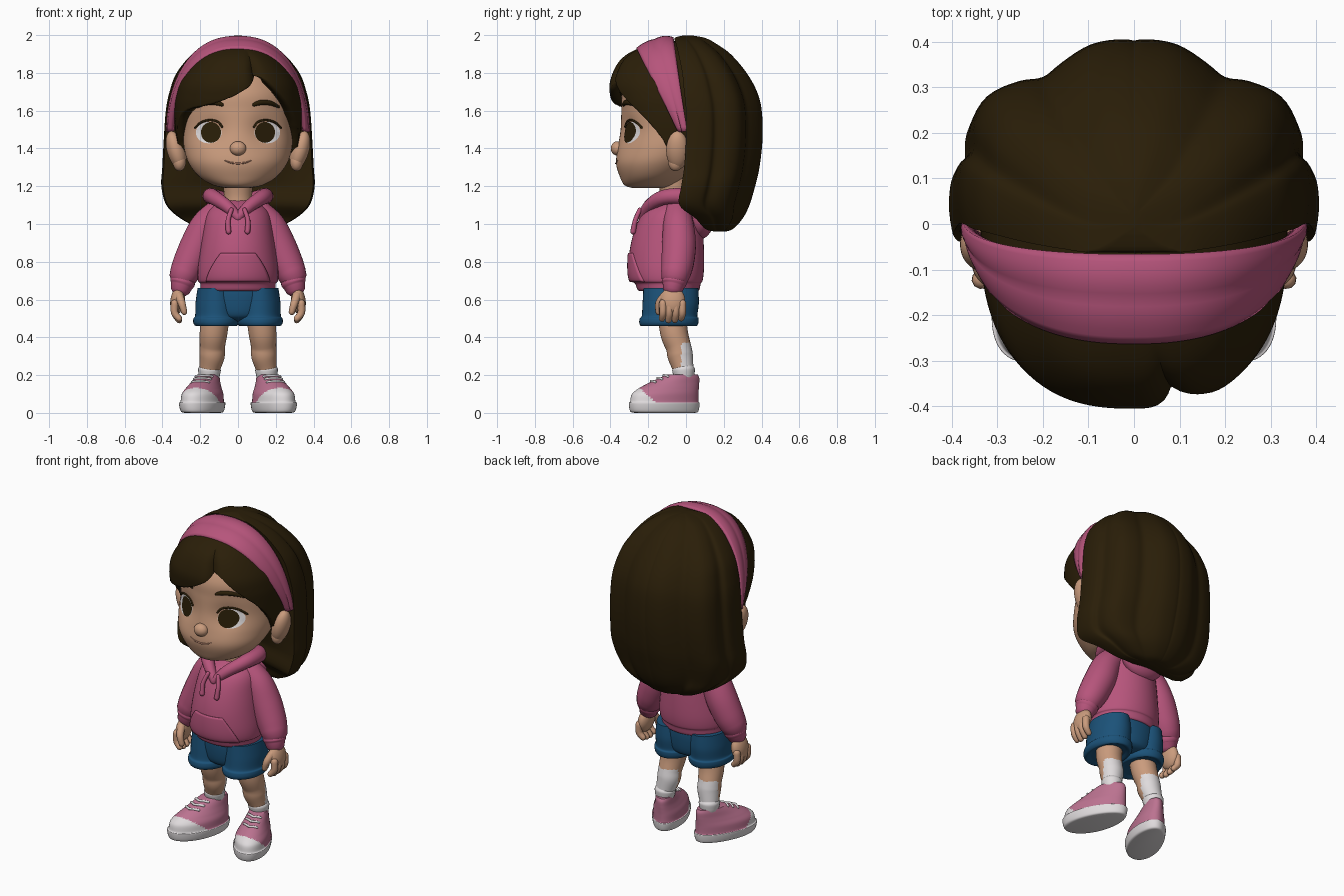
import bpy, bmesh
from math import sin, cos, pi, radians, exp
from mathutils import Vector

if "Cube" in bpy.data.objects:
    bpy.data.objects.remove(bpy.data.objects["Cube"])


def material(name, r, g, b):
    m = bpy.data.materials.new(name)
    m.use_nodes = True
    m.diffuse_color = (r, g, b, 1)
    bsdf = m.node_tree.nodes["Principled BSDF"]
    bsdf.inputs["Base Color"].default_value = (r, g, b, 1)
    bsdf.inputs["Roughness"].default_value = 0.8
    return m


HAIR = material("dark brown", .023, .013, .0025)
SKIN = material("skin", .59, .33, .205)
LIP = material("lip", .46, .23, .15)
PINK = material("hoodie pink", .47, .09, .2)
BLUE = material("denim blue", .011, .084, .19)
ROSE = material("shoe pink", .5, .17, .28)
WHITE = material("white", .74, .71, .72)
made = []


def spline(rows, n):
    """Smooth samples through rows of numbers."""
    out, last = [], len(rows) - 1
    for k in range(n + 1):
        t = k * last / n
        i = min(int(t), last - 1)
        f = t - i
        quad = zip(rows[max(i - 1, 0)], rows[i], rows[i + 1], rows[min(i + 2, last)])
        out.append([b + f * ((c - a) + f * (2*a - 5*b + 4*c - d + f * (3*b - a - 3*c + d))) / 2
                    for a, b, c, d in quad])
    return out


def grid(name, rings, mats, closed=True, caps=True, rule=None, solid=0):
    """Skin a list of point rings; rule picks a material from a face centre."""
    bm = bmesh.new()
    vs = [[bm.verts.new(p) for p in ring] for ring in rings]
    n = len(vs[0])
    for a, b in zip(vs, vs[1:]):
        for j in range(n if closed else n - 1):
            k = (j + 1) % n
            bm.faces.new((a[j], a[k], b[k], b[j]))
    if caps:
        bm.faces.new(vs[0])
        bm.faces.new(vs[-1])
    bmesh.ops.recalc_face_normals(bm, faces=bm.faces)
    if rule:
        for f in bm.faces:
            f.material_index = rule(f.calc_center_median())
    mesh = bpy.data.meshes.new(name)
    bm.to_mesh(mesh)
    bm.free()
    for m in mats:
        mesh.materials.append(m)
    ob = bpy.data.objects.new(name, mesh)
    bpy.context.collection.objects.link(ob)
    if solid:
        mod = ob.modifiers.new("thickness", "SOLIDIFY")
        mod.thickness, mod.offset = solid, 0
    made.append(ob)


def loft(name, rows, mats, cx=0, n=40, steps=40, warp=lambda p: p, rule=None):
    """Oval slices: height, half width, front y, back y."""
    angles = [2 * pi * j / n for j in range(n)]
    rings = [[warp((cx + w * cos(a), (f + b) / 2 + (b - f) / 2 * sin(a), z)) for a in angles]
             for z, w, f, b in spline(rows, steps)]
    grid(name, rings, mats, rule=rule)


def tube(name, rows, mats, n=16, steps=20, rule=None):
    """Round-ended tube through x, y, z, radius."""
    pts = spline(rows, steps)
    pos = [Vector(p[:3]) for p in pts]
    tan = [(pos[min(i + 1, steps)] - pos[max(i - 1, 0)]).normalized() for i in range(steps + 1)]
    ends = [radians(a) for a in (82, 55, 28)]
    st = [(pos[0] - tan[0] * pts[0][3] * sin(a), tan[0], pts[0][3] * cos(a)) for a in ends]
    st += [(p, t, r[3]) for p, t, r in zip(pos, tan, pts)]
    st += [(pos[-1] + tan[-1] * pts[-1][3] * sin(a), tan[-1], pts[-1][3] * cos(a)) for a in ends[::-1]]
    side, rings = tan[0].orthogonal().normalized(), []
    for p, t, r in st:
        side = (side - t * side.dot(t)).normalized()
        up = t.cross(side)
        rings.append([p + r * (side * cos(2*pi*j/n) + up * sin(2*pi*j/n)) for j in range(n)])
    grid(name, rings, mats, rule=rule)


def ball(name, loc, size, mat, rot=(0, 0, 0)):
    bpy.ops.mesh.primitive_uv_sphere_add(segments=32, ring_count=20, location=loc, rotation=rot)
    ob = bpy.context.object
    ob.name, ob.scale = name, size
    ob.data.materials.append(mat)
    made.append(ob)


def front_y(rows, x, z):
    """Front surface of an oval loft."""
    _, w, f, b = min(spline(rows, 160), key=lambda r: abs(r[0] - z))
    return (f + b) / 2 - (b - f) / 2 * max(0, 1 - (x / w) ** 2) ** .5


def socket(x, z):
    """Shallow eye sockets."""
    return .026 * exp(-((abs(x) - .14) / .075) ** 2 - ((z - 1.49) / .08) ** 2)


# Head and face
HEAD = [(1.19, .06, -.28, -.1), (1.205, .13, -.325, -.06), (1.25, .205, -.35, 0), (1.32, .26, -.37, .08),
        (1.4, .285, -.362, .16), (1.5, .293, -.347, .23), (1.6, .3, -.342, .26), (1.7, .295, -.335, .26),
        (1.82, .23, -.27, .22), (1.9, .12, -.18, .12), (1.93, .02, -.05, .02)]
loft("head", HEAD, [SKIN], n=80, steps=70,
     warp=lambda p: (p[0], p[1] + (socket(p[0], p[2]) if p[1] < -.1 else 0), p[2]))


def face_y(x, z):
    return front_y(HEAD, x, z) + socket(x, z)


ball("nose", (0, -.362, 1.4), (.043, .036, .038), SKIN)
tube("neck", [(0, -.06, 1.05, .08), (0, -.06, 1.15, .075), (0, -.07, 1.26, .085)], [SKIN])
smile = [(-.07, 1.337, .002), (-.04, 1.325, .004), (0, 1.321, .005), (.04, 1.325, .004), (.07, 1.337, .002)]
tube("mouth", [(x, face_y(x, z), z, r) for x, z, r in smile], [LIP])


def decal(name, cx, cz, rx, rz, lift, mat):
    rings = []
    for k in range(9):
        s = max(k / 8, .02)
        ps = [(cx + rx * s * cos(a * pi / 16), cz + rz * s * sin(a * pi / 16)) for a in range(32)]
        rings.append([(x, face_y(x, z) - lift, z) for x, z in ps])
    grid(name, rings, [mat])


for s, tag in ((1, "left"), (-1, "right")):
    decal(tag + "_eye_white", s * .155, 1.484, .068, .057, .003, WHITE)
    decal(tag + "_iris", s * .143, 1.485, .053, .055, .006, HAIR)
    lash = [(.085, 1.515), (.107, 1.541), (.15, 1.55), (.195, 1.538), (.228, 1.51)]
    tube(tag + "_lash", [(s * x, face_y(x, z) - .002, z, .006) for x, z in lash], [HAIR], 8)
    brow = [(.085, 1.632, .01), (.12, 1.643, .014), (.17, 1.64, .013), (.215, 1.62, .007)]
    tube(tag + "_brow", [(s * x, face_y(x, z), z, r) for x, z, r in brow], [HAIR], 10)
    ball(tag + "_ear", (s * .328, -.045, 1.39), (.048, .06, .105), SKIN, (0, radians(s * 16), 0))
    ball(tag + "_ear_lobe", (s * .31, -.055, 1.33), (.035, .04, .05), SKIN)

# Back hair: lobed outline scaled at each height
half = [(radians(a), r) for a, r in spline(
    [(0, .4), (10, .415), (18, .42), (23, .407), (31, .432), (40, .438), (50, .41),
     (57, .385), (65, .392), (76, .407), (86, .407), (90, .403)], 44)]
outline = [(r * cos(a) / .415, r * sin(a) / .405) for a, r in half]
outline += [(-x, y) for x, y in outline[-2::-1]]
HAIR_ROWS = [(.96, .12, .15, .21), (.975, .2, .1, .25), (1.03, .31, .05, .3), (1.1, .385, -.035, .335),
             (1.2, .412, -.025, .365), (1.3, .407, -.01, .388), (1.45, .399, 0, .404), (1.6, .388, 0, .4),
             (1.7, .368, -.01, .375), (1.8, .33, -.02, .32), (1.9, .247, -.04, .235), (1.96, .16, -.055, .15),
             (1.985, .09, -.06, .1), (1.997, .02, -.02, .04)]
rings = []
for z, w, f, b in spline(HAIR_ROWS, 60):
    hollow = .1 * min(1, max(0, (1.35 - z) / .15)) * min(1, max(0, (z - .97) / .1))
    ring = [(w * x, f + (b - f) * y, z) for x, y in outline]
    ring += [(w * x, f + hollow * (1 - abs(x)), z) for x in (-.75, -.5, -.25, 0, .25, .5, .75)]
    rings.append(ring)
grid("back_hair", rings, [HAIR])

# Swept fringe with a parting and sideburns, slightly squared in plan
HAIRLINE = spline([(-97, 1.39), (-82, 1.37), (-73, 1.45), (-60, 1.56), (-45, 1.612), (-25, 1.64), (-8, 1.672), (8, 1.72),
                   (17, 1.79), (27, 1.76), (40, 1.68), (55, 1.58), (68, 1.48), (80, 1.37), (97, 1.39)], 90)
DOME = spline([(1.36, .31, .29), (1.5, .33, .335), (1.6, .335, .36), (1.67, .33, .38), (1.75, .308, .383),
               (1.85, .235, .335), (1.91, .15, .235), (1.94, .07, .1), (1.945, .02, .02)], 160)
rings = []
for k in range(33):
    ring = []
    for deg, low in HAIRLINE:
        z, w, d = min(DOME, key=lambda r: abs(r[0] - (low + (1.945 - low) * k / 32)))
        s, c = sin(radians(deg)), cos(radians(deg))
        size = (abs(s) ** 2.6 + abs(c) ** 2.6) ** (-1 / 2.6)
        size *= 1 - .12 * exp(-((deg - 17) / 6) ** 2) * min(1, max(0, (1.91 - z) / .1))
        ring.append((max(w - .025, .01) * s * size, -.02 - max(d - .028, .01) * c * size, z))
    rings.append(ring)
grid("fringe", rings, [HAIR], closed=False, caps=False, solid=.055)

# Headband: wide on top, tapering behind the ears
rings = []
for k in range(61):
    b = pi * k / 60
    s, c = sin(b), cos(b)
    c = (1 if c > 0 else -1) * abs(c) ** .85
    ring = []
    for j in range(13):
        v = j / 12
        puff = 1 + .012 * abs(sin(2 * pi * v)) + .012 * sin(pi * v)
        ring.append(((.345 + .018 * v) * c * puff, -.03 + .03 * v - (.225 - .155 * v) * s,
                     1.49 + (.43 + .055 * sin(pi * v / 2)) * s * puff))
    rings.append(ring)
grid("headband", rings, [PINK], closed=False, caps=False, solid=.03)

# Hoodie
TORSO = [(.645, .17, -.23, .05), (.65, .195, -.255, .07), (.685, .2, -.27, .078), (.7, .212, -.293, .088),
         (.76, .213, -.303, .095), (.86, .2, -.298, .095), (.96, .185, -.275, .09), (1.04, .17, -.24, .08),
         (1.085, .145, -.2, .07), (1.12, .1, -.14, .05), (1.135, .04, -.1, 0)]
loft("hoodie_body", TORSO, [PINK], n=48, steps=50)
rings = []
for k in range(13):
    z = .695 + .15 * k / 12
    xs = [(.165 - .075 * (k / 12) ** 1.5) * (j / 10 - 1) for j in range(21)]
    rings.append([(x, front_y(TORSO, x, z) - .001, z) for x in xs])
grid("front_pocket", rings, [PINK], closed=False, caps=False, solid=.014)
ball("hood_back", (0, .075, 1.04), (.14, .075, .12), PINK)

for s, tag in ((1, "left"), (-1, "right")):
    def side(rows):
        return [(s * r[0],) + tuple(r[1:]) for r in rows]

    tube(tag + "_hood_edge", side([(0, -.23, 1.035, .024), (.06, -.195, 1.095, .033), (.13, -.115, 1.142, .04),
                                   (.14, 0, 1.145, .045), (.075, .07, 1.12, .05), (0, .09, 1.11, .05)]), [PINK])
    tube(tag + "_drawstring", side([(.035, -.245, 1.075, .012), (.052, -.268, 1.02, .013), (.05, -.28, .96, .015)]), [PINK], 10)
    tube(tag + "_sleeve", side([(.11, -.045, 1.06, .07), (.17, -.04, .99, .082), (.215, -.037, .89, .09),
                                (.26, -.045, .79, .086), (.285, -.055, .735, .078)]), [PINK], 24)
    tube(tag + "_cuff", side([(.288, -.06, .72, .062), (.294, -.063, .69, .066), (.299, -.066, .672, .058)]), [PINK], 24)

    # Hand
    ball(tag + "_palm", (s * .32, -.07, .595), (.038, .065, .075), SKIN, (0, radians(-s * 8), 0))
    for i in range(4):
        y = -.122 + .034 * i
        tip = .488 + .008 * abs(i - 1.4)
        tube(tag + "_finger", side([(.335, y, .58, .021), (.335, y, .53, .02), (.312, y - .005, tip, .017)]), [SKIN], 10, 8)
    tube(tag + "_thumb", side([(.312, -.11, .62, .024), (.298, -.142, .58, .021), (.285, -.145, .535, .017)]), [SKIN], 10, 8)

    # Shorts leg with rolled hem
    loft(tag + "_shorts_leg", [(.468, .08, -.2, .03), (.459, .105, -.235, .055), (.475, .12, -.247, .065),
                               (.5, .12, -.245, .067), (.515, .111, -.234, .06), (.58, .109, -.23, .068),
                               (.66, .098, -.225, .065)], [BLUE], cx=s * .116)

    # Leg, sock and shoe
    tube(tag + "_leg", side([(.118, -.075, .52, .075), (.13, -.062, .42, .073), (.136, -.04, .35, .067),
                             (.138, -.03, .3, .067), (.15, -.015, .23, .055), (.152, -.01, .17, .052)]),
         [SKIN, WHITE], 40, 80, rule=lambda c: int(c.z < .37 and c.y > -.025 or c.z < .2))
    tube(tag + "_sock_cuff", side([(.15, -.014, .242, .054), (.151, -.013, .228, .06), (.152, -.011, .2, .056)]), [WHITE], 24)

    def splay(p):
        x, y, z = p
        return (s * (.152 - .29 * y + x * (.9 - .5 * y)), y, z)

    loft(tag + "_shoe", [(0, .085, -.27, .045), (.008, .105, -.295, .065), (.05, .115, -.303, .072),
                         (.06, .107, -.296, .066), (.1, .102, -.286, .066), (.13, .088, -.25, .068),
                         (.157, .075, -.2, .07), (.185, .065, -.14, .07), (.203, .058, -.1, .062)],
         [ROSE, WHITE], n=72, steps=72, warp=splay,
         rule=lambda c: int(c.z < .056 or c.y < -.165 - (c.z - .06) * 1.1))
    for y, z in ((-.185, .168), (-.15, .184), (-.118, .198)):
        tube(tag + "_lace", [splay((x, y + .5 * abs(x), z - 2.5 * x * x)) + (.007,) for x in (-.045, -.022, 0, .022, .045)],
             [WHITE], 8, 8)

# Shorts seat
loft("shorts_seat", [(.485, .05, -.15, -.02), (.5, .13, -.195, .03), (.53, .165, -.217, .052), (.6, .19, -.227, .062),
                     (.66, .187, -.225, .062), (.68, .17, -.2, .05)], [BLUE])

# Smooth shading with crisp rims
bpy.ops.object.select_all(action="DESELECT")
for ob in made:
    ob.select_set(True)
bpy.context.view_layer.objects.active = made[0]
bpy.ops.object.shade_smooth_by_angle(angle=radians(50))
